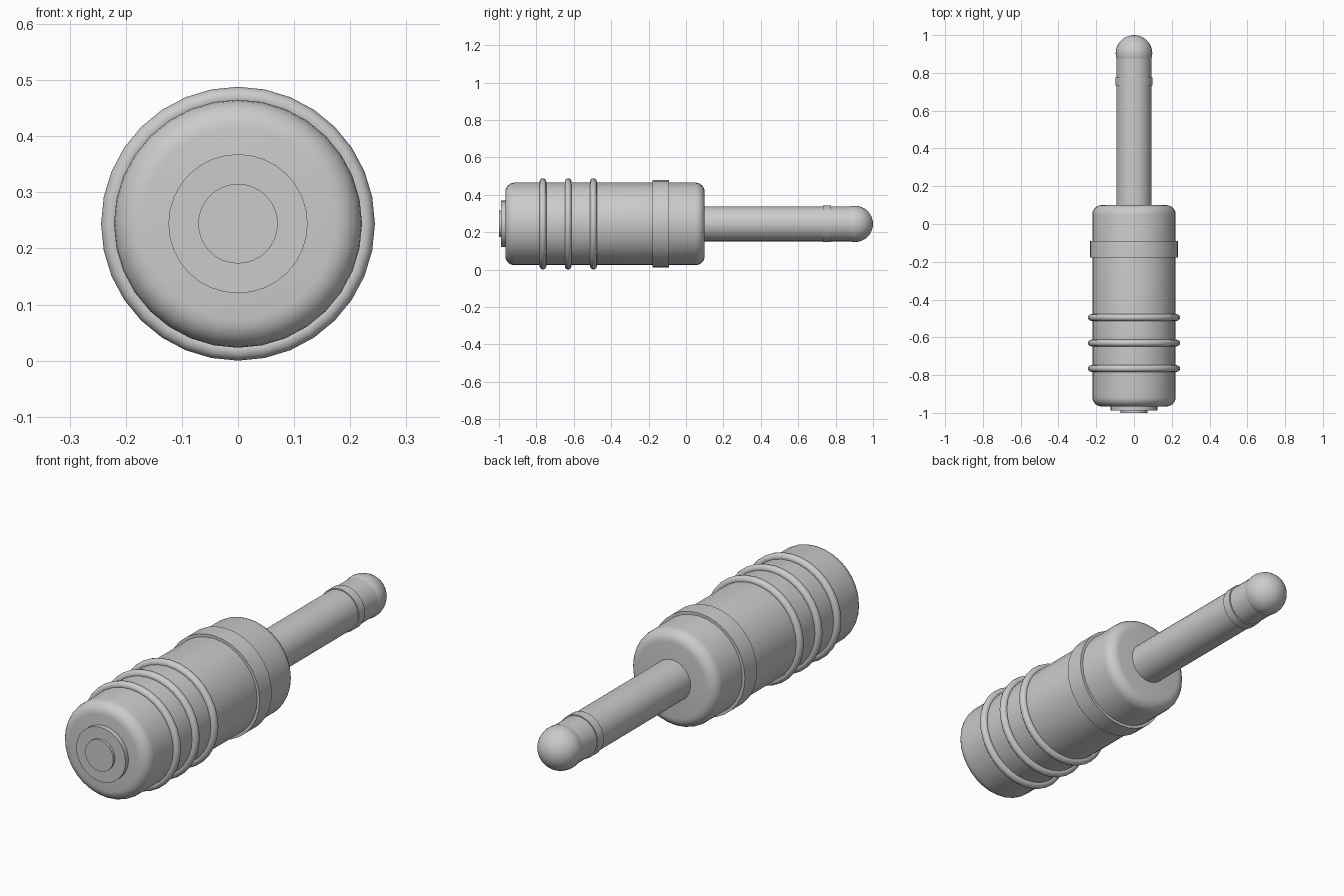
import bpy, bmesh, math

if "Cube" in bpy.data.objects:
    bpy.data.objects.remove(bpy.data.objects["Cube"])

CZ = 0.244      # height of the long axis
SEG = 32


def lathe(name, profile, closed=False):
    """Spin a list of (radius, y) points around the long axis."""
    bm = bmesh.new()
    rings = []
    for r, y in profile:
        if r < 1e-5:
            rings.append([bm.verts.new((0, y, CZ))] * SEG)
        else:
            rings.append([bm.verts.new((r * math.cos(2 * math.pi * i / SEG), y,
                                        CZ + r * math.sin(2 * math.pi * i / SEG)))
                          for i in range(SEG)])
    pairs = list(zip(rings, rings[1:]))
    if closed:
        pairs.append((rings[-1], rings[0]))
    for a, b in pairs:
        for i in range(SEG):
            j = (i + 1) % SEG
            quad = list(dict.fromkeys((a[i], a[j], b[j], b[i])))
            bm.faces.new(quad)
    bmesh.ops.recalc_face_normals(bm, faces=bm.faces)
    mesh = bpy.data.meshes.new(name)
    bm.to_mesh(mesh)
    bm.free()
    obj = bpy.data.objects.new(name, mesh)
    bpy.context.collection.objects.link(obj)
    bpy.ops.object.select_all(action='DESELECT')
    obj.select_set(True)
    bpy.context.view_layer.objects.active = obj
    bpy.ops.object.shade_smooth_by_angle(angle=math.radians(40))
    return obj


def arc(r, y, rad, start, end, n):
    """Arc of profile points; angle 0 points outward, 90 toward +y."""
    return [(r + rad * math.cos(math.radians(start + (end - start) * k / n)),
             y + rad * math.sin(math.radians(start + (end - start) * k / n)))
            for k in range(n + 1)]


def disc(name, r, y0, y1):
    return lathe(name, [(0, y0), (r, y0), (r, y1), (0, y1)])


# Handle body with rounded ends
B, R = 0.05, 0.221
lathe("handle_body",
      [(0, -0.966)] + arc(R - B, -0.966 + B, B, -90, 0, 6)
      + arc(R - B, 0.10 - B, B, 0, 90, 6) + [(0, 0.10)])

# Three grip rings
for k, y in enumerate((-0.765, -0.63, -0.495)):
    lathe(f"grip_ring_{k + 1}", arc(0.226, y, 0.018, 0, 330, 11), closed=True)

# Flat collar near the shaft end
disc("handle_collar", 0.234, -0.178, -0.09)

# End cap and button
disc("end_cap", 0.124, -0.988, -0.95)
disc("end_button", 0.071, -1.0, -0.97)

# Shaft, its thin band and the round tip
disc("shaft", 0.093, 0.05, 0.90)
disc("shaft_band", 0.098, 0.733, 0.775)
lathe("round_tip", [(max(r, 0), y) for r, y in arc(0, 0.903, 0.097, -90, 90, 16)])
